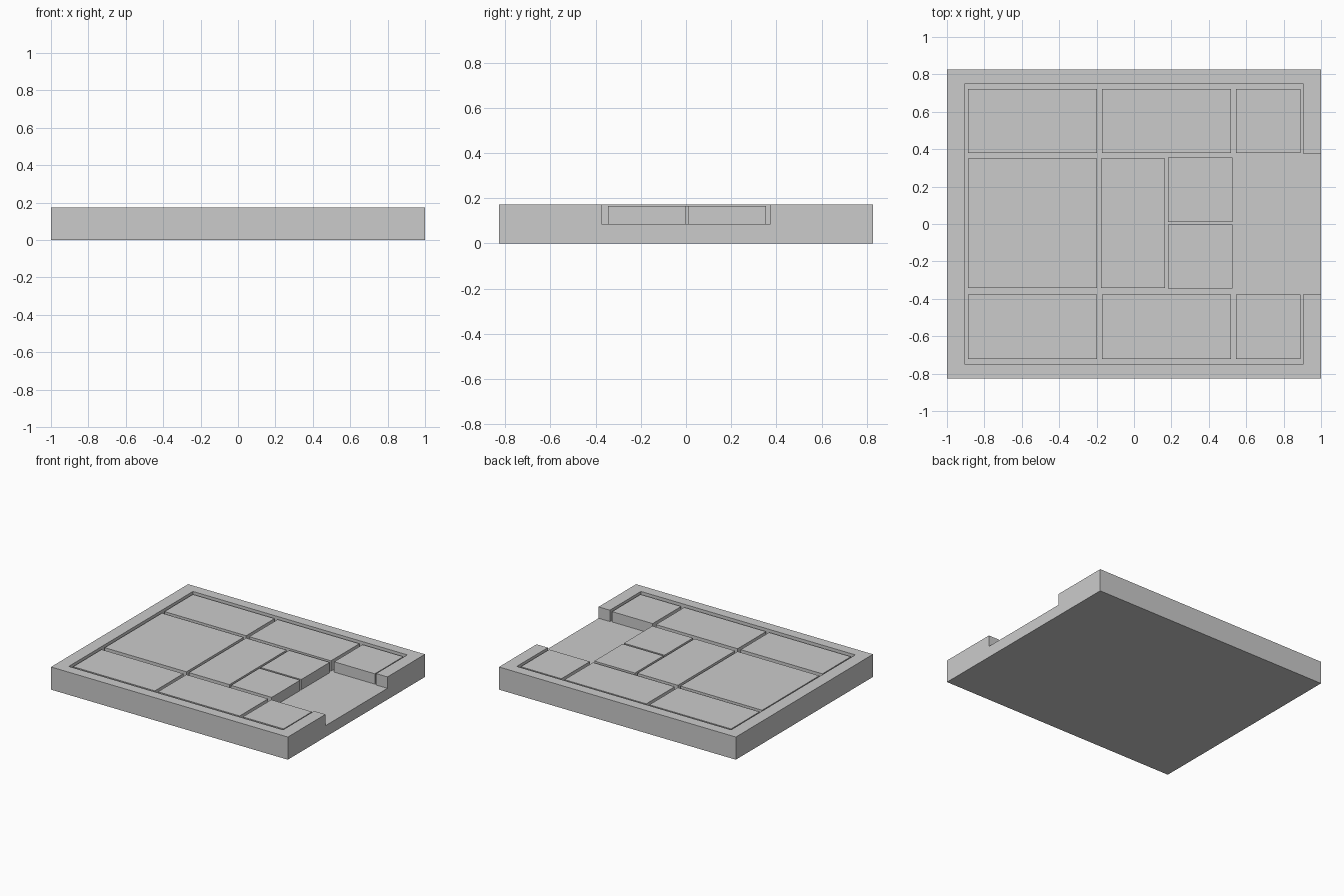
import bpy

if "Cube" in bpy.data.objects:
    bpy.data.objects.remove(bpy.data.objects["Cube"])


def box(name, x0, x1, y0, y1, z0, z1):
    bpy.ops.mesh.primitive_cube_add(size=1, location=((x0 + x1) / 2, (y0 + y1) / 2, (z0 + z1) / 2))
    ob = bpy.context.object
    ob.name = name
    ob.scale = (x1 - x0, y1 - y0, z1 - z0)
    bpy.ops.object.transform_apply(location=False, rotation=False, scale=True)
    return ob


FLOOR, RIM, BLOCK_TOP = 0.086, 0.173, 0.165

# Tray: slab with a recess and an exit slot on the right
tray = box("tray", -1, 1, -0.827, 0.827, 0, RIM)
cutters = [box("recess_cutter", -0.905, 0.905, -0.749, 0.749, FLOOR, 0.3),
           box("exit_cutter", 0.7, 1.1, -0.374, 0.374, FLOOR, 0.3)]
bpy.context.view_layer.objects.active = tray
for c in cutters:
    c.hide_render = True
    m = tray.modifiers.new(c.name, "BOOLEAN")
    m.operation, m.solver, m.object = "DIFFERENCE", "EXACT", c
    bpy.ops.object.modifier_apply(modifier=m.name)
    bpy.data.objects.remove(c)

# Sliding blocks: left x, bottom y, size in cells
L, S = 0.69, 0.343
blocks = [
    ("large_square_block", -0.887, -0.341, L, L),
    ("upright_block", -0.176, -0.341, S, L),
    ("small_block_back", 0.183, 0.012, S, S),
    ("small_block_front", 0.183, -0.345, S, S),
]
# Outer rows: two long blocks and one small block each
for row, y in (("back", 0.380), ("front", -0.721)):
    blocks += [(f"long_block_left_{row}", -0.887, y, L, S),
               (f"long_block_middle_{row}", -0.171, y, L, S),
               (f"corner_block_{row}", 0.546, y, S, S)]
for name, x, y, w, d in blocks:
    box(name, x, x + w, y, y + d, FLOOR, BLOCK_TOP)
